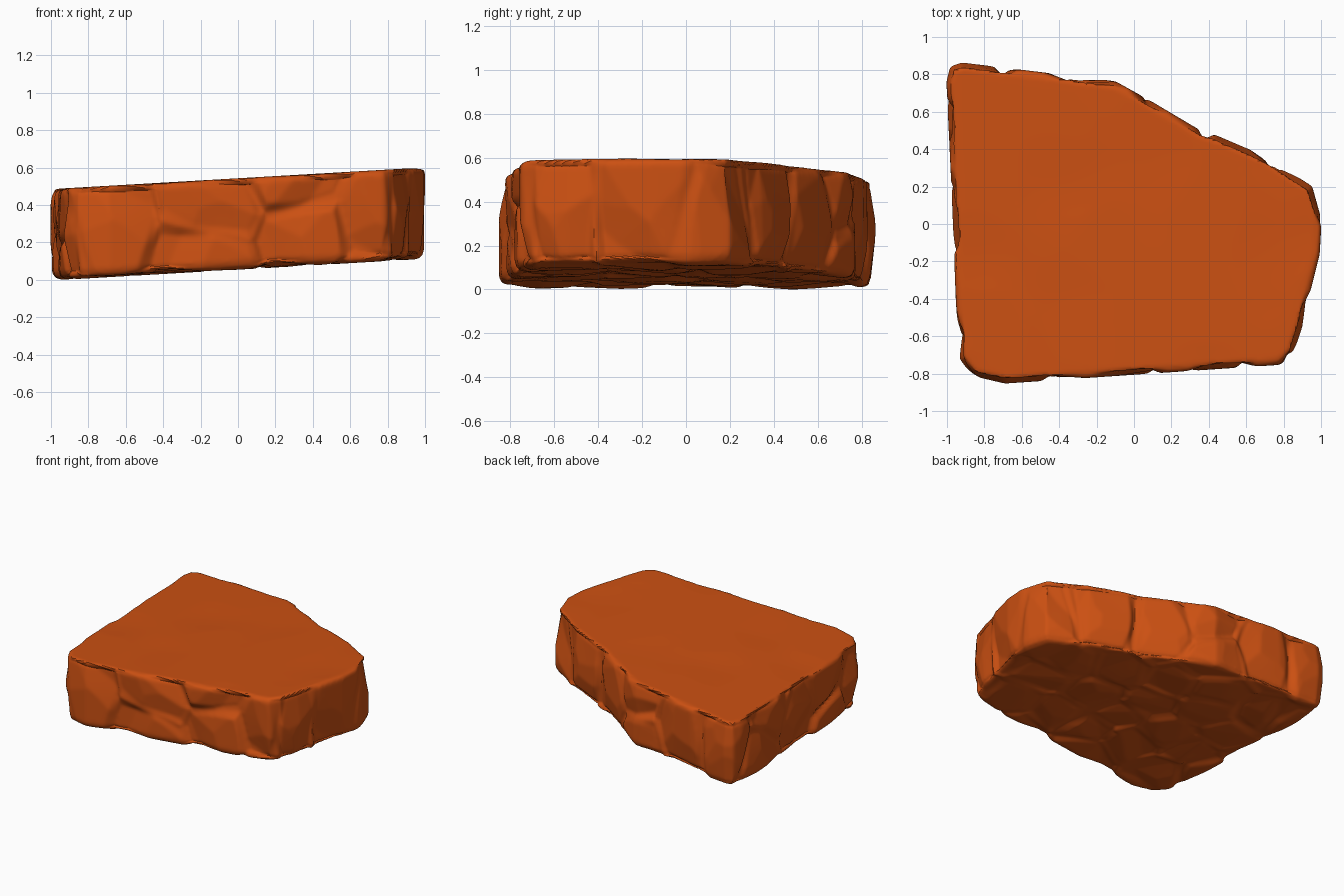
import bpy, bmesh, random
from mathutils import Vector, noise

random.seed(11)
cube = bpy.data.objects.get("Cube")
if cube:
    bpy.data.objects.remove(cube)

OUTLINE = [(-0.97, 0.13), (-0.95, -0.4), (-0.93, -0.72), (-0.86, -0.81), (-0.69, -0.85),
           (0.19, -0.79), (0.78, -0.75), (0.85, -0.69), (0.9, -0.54), (0.93, -0.4),
           (0.99, -0.16), (1.0, 0.02), (0.95, 0.2), (0.7, 0.36), (0.43, 0.475),
           (0.35, 0.5), (0.08, 0.66), (-0.1, 0.76), (-0.34, 0.79), (-0.92, 0.86),
           (-0.98, 0.84), (-1.0, 0.76)]
TILT = 0.058
BOTTOM, TOP = 0.06, 0.547


def smooth(a, b, x):
    t = min(1, max(0, (x - a) / (b - a)))
    return t * t * (3 - 2 * t)


def slab_blank():
    """Bevelled, gently tilted slab remeshed finely enough to carve."""
    bm = bmesh.new()
    base = bm.faces.new([bm.verts.new((x, y, BOTTOM)) for x, y in OUTLINE])
    top = bmesh.ops.extrude_face_region(bm, geom=[base])["geom"]
    for v in (g for g in top if isinstance(g, bmesh.types.BMVert)):
        v.co.z = TOP
    bmesh.ops.recalc_face_normals(bm, faces=bm.faces)
    for level, size in ((TOP, 0.03), (BOTTOM, 0.045)):
        rim = [e for e in bm.edges if all(abs(v.co.z - level) < 0.001 for v in e.verts)]
        bmesh.ops.bevel(bm, geom=rim, offset=size, segments=2, profile=0.5, affect='EDGES')
    for v in bm.verts:
        v.co.z += TILT * v.co.x
    mesh = bpy.data.meshes.new("slab_blank")
    bm.to_mesh(mesh)
    bm.free()
    obj = bpy.data.objects.new("rock_slab", mesh)
    bpy.context.collection.objects.link(obj)
    mod = obj.modifiers.new("remesh", 'REMESH')
    mod.mode = 'VOXEL'
    mod.voxel_size = 0.013
    dg = bpy.context.evaluated_depsgraph_get()
    obj.data = bpy.data.meshes.new_from_object(obj.evaluated_get(dg))
    obj.modifiers.clear()
    return obj


# Centres of the stone-like lumps: front, right, back, left, then underside
seeds = [(x, -0.8, z) for x, z in ((-0.75, 0.3), (-0.1, 0.41), (-0.15, 0.11),
                                   (0.33, 0.24), (0.3, 0.56), (0.78, 0.34))]
seeds += [(0.89, -0.62, 0.35), (0.99, -0.2, 0.36), (0.93, 0.17, 0.3)]
seeds += [(0.6, 0.4, 0.36), (0.22, 0.57, 0.3), (-0.06, 0.74, 0.42),
          (-0.1, 0.74, 0.12), (-0.52, 0.81, 0.28), (-0.88, 0.85, 0.3)]
seeds += [(-0.97, y, z) for y, z in ((0.5, 0.14), (0.35, 0.4), (0.02, 0.24),
                                     (-0.35, 0.35), (-0.42, 0.1), (-0.75, 0.25))]
for i in range(5):
    for j in range(4):
        x, y = -0.7 + 0.34 * i, -0.56 + 0.34 * j + 0.1 * (i % 2)
        if y < 0.6 - 0.5 * max(0, x + 0.1):
            seeds.append((x + random.uniform(-0.07, 0.07), y + random.uniform(-0.07, 0.07),
                          TILT * x - 0.08))


class Lump:
    """A stone centre with chisel planes that chip its surface."""
    def __init__(self, co):
        self.co = Vector(co)
        self.planes = [(random.uniform(0.004, 0.035),
                        Vector([random.uniform(-1, 1) for _ in range(3)]) * 0.26)
                       for _ in range(6)]

    def chip(self, p):
        d = p - self.co
        return max(-0.04, min(0.003, min(a + b.dot(d) for a, b in self.planes)))


lumps = [Lump(s) for s in seeds]


def carve(p, n):
    """Surface offset: chipped lumps divided by chamfered grooves."""
    q = p + 0.03 * noise.noise_vector(p * 3)
    near = sorted(((q - l.co).length, i) for i, l in enumerate(lumps))[:2]
    (d1, a), (d2, b) = near
    gap = d2 - d1
    depth = 0.008 + 0.028 * ((a * b + a + b) % 5) / 4
    groove = -depth * max(0, 1 - gap / 0.07)
    # Chips fade out at the seams so that neighbouring lumps meet
    chip = lumps[a].chip(q) * min(1, gap / 0.06)
    under = 1 - 0.45 * smooth(0.5, 0.95, -n.z)
    side = 1 - smooth(0.6, 0.99, n.z)
    # Faint shallow dents keep the walking surface nearly flat
    top = 0.008 * min(0, noise.noise(p * 2.5))
    return side * under * (chip + groove) + (1 - side) * top


slab = slab_blank()
mesh = slab.data
moved = [v.co + v.normal * carve(v.co.copy(), v.normal.copy()) for v in mesh.vertices]
ground = min(co.z for co in moved)
for v, co in zip(mesh.vertices, moved):
    v.co = co - Vector((0, 0, ground))

# Take the voxel steps off the chisel marks
bm = bmesh.new()
bm.from_mesh(mesh)
for _ in range(2):
    bmesh.ops.smooth_vert(bm, verts=bm.verts, factor=0.4,
                          use_axis_x=True, use_axis_y=True, use_axis_z=True)
bm.to_mesh(mesh)
bm.free()

orange = bpy.data.materials.new("burnt_orange_stone")
orange.use_nodes = True
color = (0.6, 0.08, 0.006, 1)
orange.diffuse_color = color
orange.node_tree.nodes["Principled BSDF"].inputs["Base Color"].default_value = color
mesh.materials.clear()
mesh.materials.append(orange)

bpy.ops.object.select_all(action='DESELECT')
slab.select_set(True)
bpy.context.view_layer.objects.active = slab
bpy.ops.object.shade_smooth_by_angle(angle=0.6)
